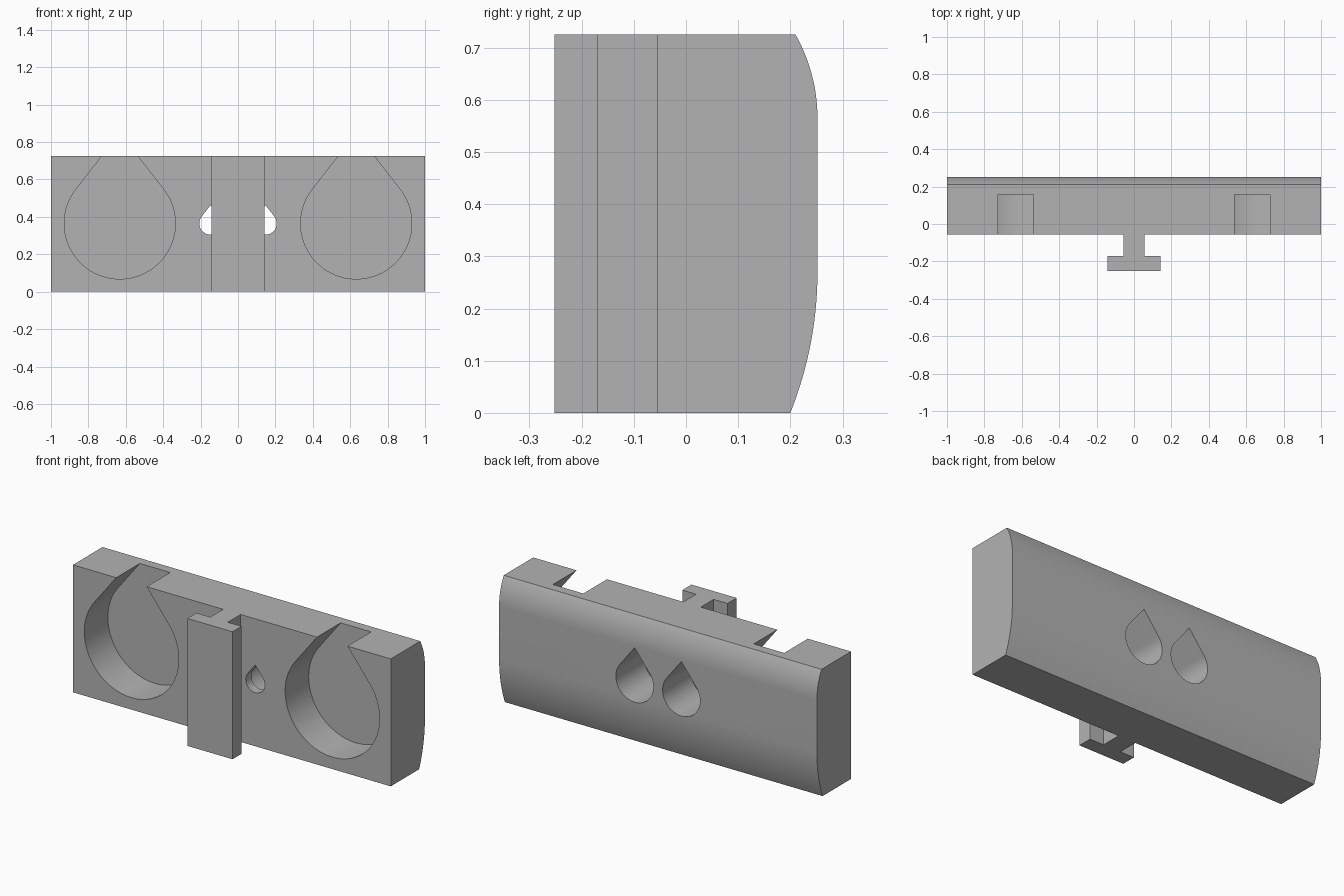
import bpy, bmesh
from math import sin, cos, radians, asin, sqrt

cube = bpy.data.objects.get("Cube")
if cube:
    bpy.data.objects.remove(cube)

HEIGHT, FRONT, BACK, MID = 0.725, -0.055, 0.252, 0.365

grey = bpy.data.materials.new("light_grey")
grey.use_nodes = True
colour = (0.45, 0.45, 0.45, 1)
grey.diffuse_color = colour
grey.node_tree.nodes["Principled BSDF"].inputs["Base Color"].default_value = colour


def prism(name, points, offset):
    """Extrude a closed 3D outline along an offset vector."""
    bm = bmesh.new()
    face = bm.faces.new([bm.verts.new(p) for p in points])
    ext = bmesh.ops.extrude_face_region(bm, geom=[face])
    verts = [v for v in ext["geom"] if isinstance(v, bmesh.types.BMVert)]
    bmesh.ops.translate(bm, vec=offset, verts=verts)
    bmesh.ops.recalc_face_normals(bm, faces=bm.faces)
    mesh = bpy.data.meshes.new(name)
    bm.to_mesh(mesh)
    bm.free()
    mesh.materials.append(grey)
    obj = bpy.data.objects.new(name, mesh)
    bpy.context.collection.objects.link(obj)
    return obj


def teardrop(name, x, r, y0, y1):
    """Round hole with a pointed roof, running along y."""
    tip, n = 38, 56
    angles = [radians(180 - tip + (180 + 2 * tip) * i / n) for i in range(n + 1)]
    pts = [(x + r * cos(a), y0, MID + r * sin(a)) for a in angles]
    pts.append((x, y0, MID + r / sin(radians(tip))))
    return prism(name, pts, (0, y1 - y0, 0))


def arc(z_tangent, z_end, drop, n=14):
    """Back-face arc from its tangent point to the end of the panel."""
    run = z_end - z_tangent
    radius = (run * run + drop * drop) / (2 * drop)
    sweep = asin(run / radius)
    return [(BACK - radius * (1 - cos(sweep * i / n)), z_tangent + radius * sin(sweep * i / n))
            for i in range(n + 1)]


def combine(target, tool, operation):
    mod = target.modifiers.new(tool.name, 'BOOLEAN')
    mod.operation, mod.solver, mod.object = operation, 'EXACT', tool
    bpy.context.view_layer.objects.active = target
    bpy.ops.object.modifier_apply(modifier=mod.name)
    bpy.data.objects.remove(tool)


# Main block with rounded back
profile = [(FRONT, 0)] + arc(0.27, 0, 0.052)[::-1] + arc(0.565, HEIGHT, 0.042) + [(FRONT, HEIGHT)]
body = prism("mounting_block", [(-1, y, z) for y, z in profile], (2, 0, 0))

# T-shaped rail on the front
half = [(0.055, FRONT + 0.02), (0.055, -0.17), (0.142, -0.17), (0.142, -0.252)]
outline = half + [(-x, y) for x, y in half[::-1]]
combine(body, prism("t_rail", [(x, y, 0) for x, y in outline], (0, 0, HEIGHT)), 'UNION')

# Open-topped pockets, screw holes and their deep rear counterbores
for side in (-1, 1):
    combine(body, teardrop("pocket", side * 0.632, 0.297, FRONT - 0.05, 0.157), 'DIFFERENCE')
    combine(body, teardrop("counterbore", side * 0.147, 0.118, FRONT + 0.05, 0.35), 'DIFFERENCE')
    combine(body, teardrop("screw_hole", side * 0.147, 0.06, FRONT - 0.05, 0.1), 'DIFFERENCE')

bpy.ops.object.select_all(action='DESELECT')
body.select_set(True)
bpy.context.view_layer.objects.active = body
bpy.ops.object.shade_smooth_by_angle(angle=radians(25))
